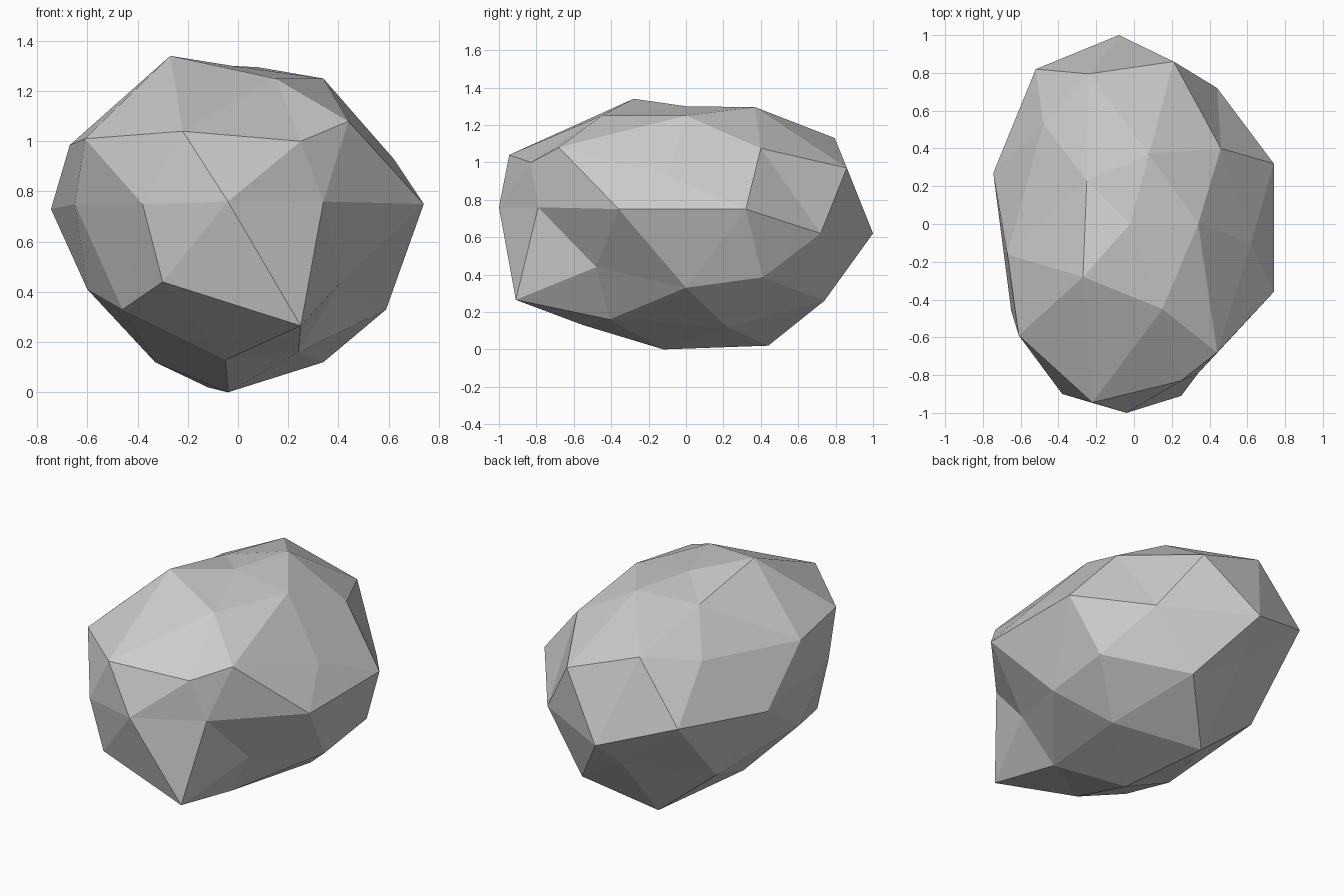
import bpy
import bmesh
from mathutils import Vector

cube = bpy.data.objects.get("Cube")
if cube:
    bpy.data.objects.remove(cube, do_unlink=True)


def make_material(name, colour):
    material = bpy.data.materials.new(name)
    material.use_nodes = True
    material.diffuse_color = colour
    shader = next(n for n in material.node_tree.nodes if n.type == "BSDF_PRINCIPLED")
    shader.inputs["Base Color"].default_value = colour
    return material


# Corner points of the boulder, grouped in bands from top to bottom
crown = [(-.27, -.28, 1.34), (.15, -.45, 1.25), (.34, 0, 1.25), (-.02, 0, 1.3),
         (.08, .37, 1.295), (-.25, .23, 1.24)]
shoulder = [(-.22, -.945, 1.04), (.25, -.83, 1), (.44, -.68, 1.08), (.62, -.1, .93),
            (.46, .4, 1.075), (.21, .86, .97), (-.24, .795, 1.13), (-.48, .53, 1.07),
            (-.67, -.16, .985), (-.61, -.59, 1.01)]
waist = [(-.38, -.9, .75), (-.04, -1, .76), (.34, -.79, .76), (.74, -.36, .75),
         (.74, .32, .75), (.44, .72, .62), (-.08, 1, .62), (-.52, .82, .77),
         (-.745, .27, .73), (-.65, -.46, .75)]
flank = [(-.3, -.88, .44), (.25, -.91, .265), (.41, -.48, .44), (.59, 0, .33),
         (.59, .41, .385), (.19, .74, .26), (-.12, .8, .45), (-.5, .42, .33),
         (-.6, -.25, .41), (-.46, -.62, .33)]
base = [(-.05, -.55, .13), (.24, -.41, .16), (.34, .22, .12), (-.12, .44, .02),
        (-.33, -.09, .12), (-.04, -.12, 0)]
corners = [Vector(p) for p in crown + shoulder + waist + flank + base]


def build_boulder(name, points, material):
    """Triangulate the points on a ball, then move each one to its real place."""
    centre, stretch = Vector((0, 0, .67)), Vector((.74, 1, .67))
    bm = bmesh.new()
    target = {}
    for point in points:
        offset = point - centre
        direction = Vector(a / b for a, b in zip(offset, stretch)).normalized()
        target[bm.verts.new(direction)] = point
    bmesh.ops.convex_hull(bm, input=list(bm.verts))
    for vert, point in target.items():
        vert.co = point
    bmesh.ops.recalc_face_normals(bm, faces=list(bm.faces))
    mesh = bpy.data.meshes.new(name)
    bm.to_mesh(mesh)
    bm.free()
    mesh.materials.append(material)
    boulder = bpy.data.objects.new(name, mesh)
    bpy.context.collection.objects.link(boulder)
    return boulder


# Single faceted stone with flat shading
stone_grey = make_material("stone grey", (.6, .6, .6, 1))
build_boulder("boulder", corners, stone_grey)
